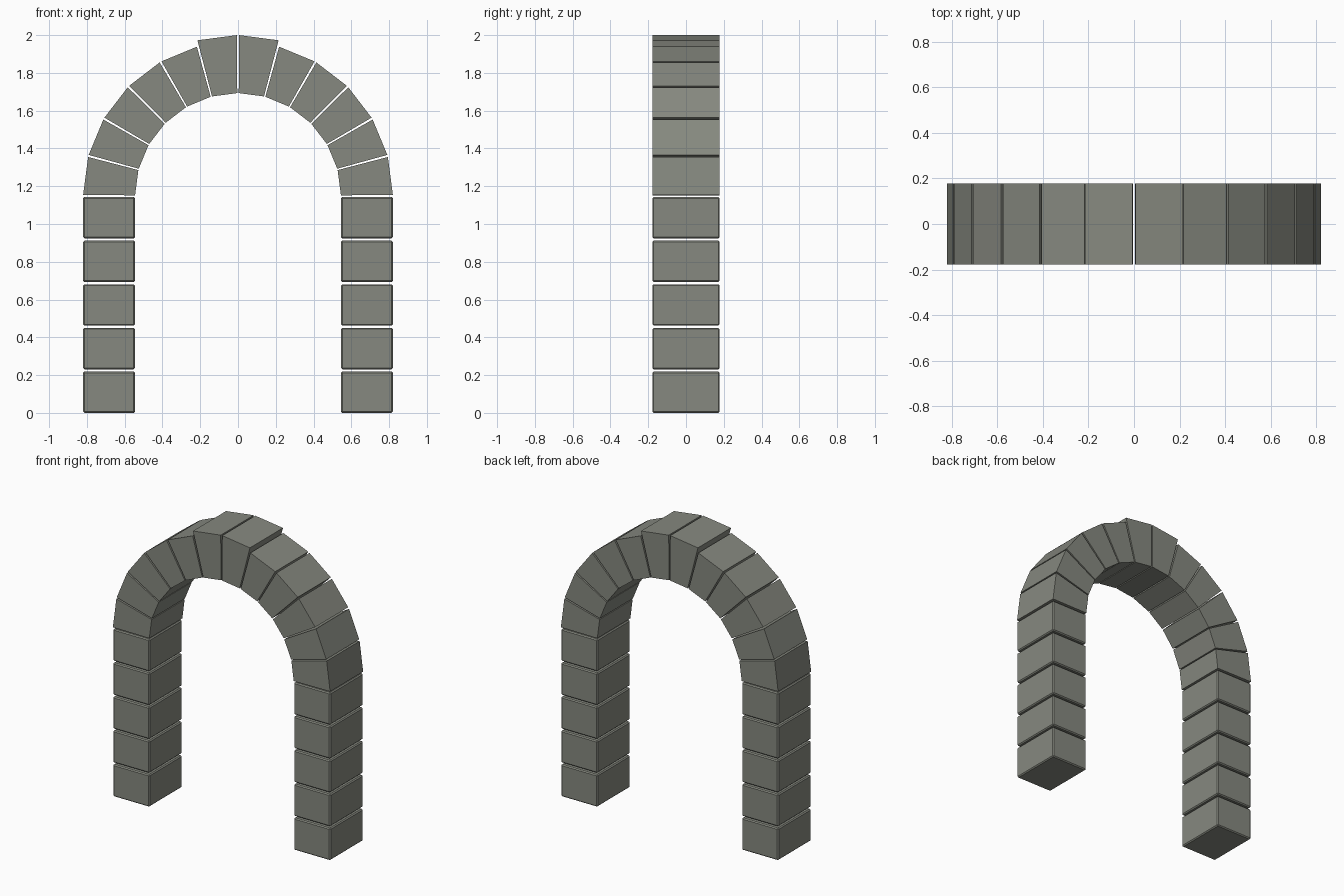
import bpy, bmesh, math

if "Cube" in bpy.data.objects:
    bpy.data.objects.remove(bpy.data.objects["Cube"])

R_IN, R_OUT, R_KEY = 0.545, 0.82, 0.852   # arch radii, keystones stand proud
DEPTH = 0.178                             # half depth in y
SPRING = 1.148                            # height of arch centre
COURSES, WEDGES = 5, 12
PITCH, BLOCK_H = 0.231, 0.219
PAD = math.radians(0.4)                   # half joint between wedges

stone = bpy.data.materials.new("grey stone")
stone.diffuse_color = (0.24, 0.25, 0.215, 1)
stone.use_nodes = True
stone.node_tree.nodes["Principled BSDF"].inputs["Base Color"].default_value = stone.diffuse_color


def prism(name, profile, bevel=0.0):
    """Extrude an x-z profile through the depth of the arch."""
    bm = bmesh.new()
    front = [bm.verts.new((x, -DEPTH, z)) for x, z in profile]
    back = [bm.verts.new((x, DEPTH, z)) for x, z in profile]
    bm.faces.new(front)
    bm.faces.new(back[::-1])
    n = len(profile)
    for i in range(n):
        j = (i + 1) % n
        bm.faces.new((front[i], back[i], back[j], front[j]))
    bmesh.ops.recalc_face_normals(bm, faces=bm.faces[:])
    if bevel:
        bmesh.ops.bevel(bm, geom=bm.edges[:], offset=bevel, segments=1,
                        affect='EDGES')
    me = bpy.data.meshes.new(name)
    bm.to_mesh(me)
    bm.free()
    me.materials.append(stone)
    ob = bpy.data.objects.new(name, me)
    bpy.context.collection.objects.link(ob)
    return ob


# Pillar blocks with chamfered edges
for side, label in ((-1, "left"), (1, "right")):
    for k in range(COURSES):
        z0 = k * PITCH
        z1 = z0 + BLOCK_H
        prism(f"{label}_pillar_block_{k + 1}",
              [(side * R_IN, z0), (side * R_OUT, z0),
               (side * R_OUT, z1), (side * R_IN, z1)], bevel=0.007)

# Arch wedges, the two at the crown are taller keystones
step = math.pi / WEDGES
for k in range(WEDGES):
    key = k in (WEDGES // 2 - 1, WEDGES // 2)
    outer = R_KEY if key else R_OUT
    a0, a1 = k * step + PAD, (k + 1) * step - PAD
    corners = [(R_IN, a0), (outer, a0), (outer, a1), (R_IN, a1)]
    prism(f"keystone_{k - 4}" if key else f"arch_wedge_{k + 1}",
          [(r * math.cos(a), SPRING + r * math.sin(a)) for r, a in corners])
